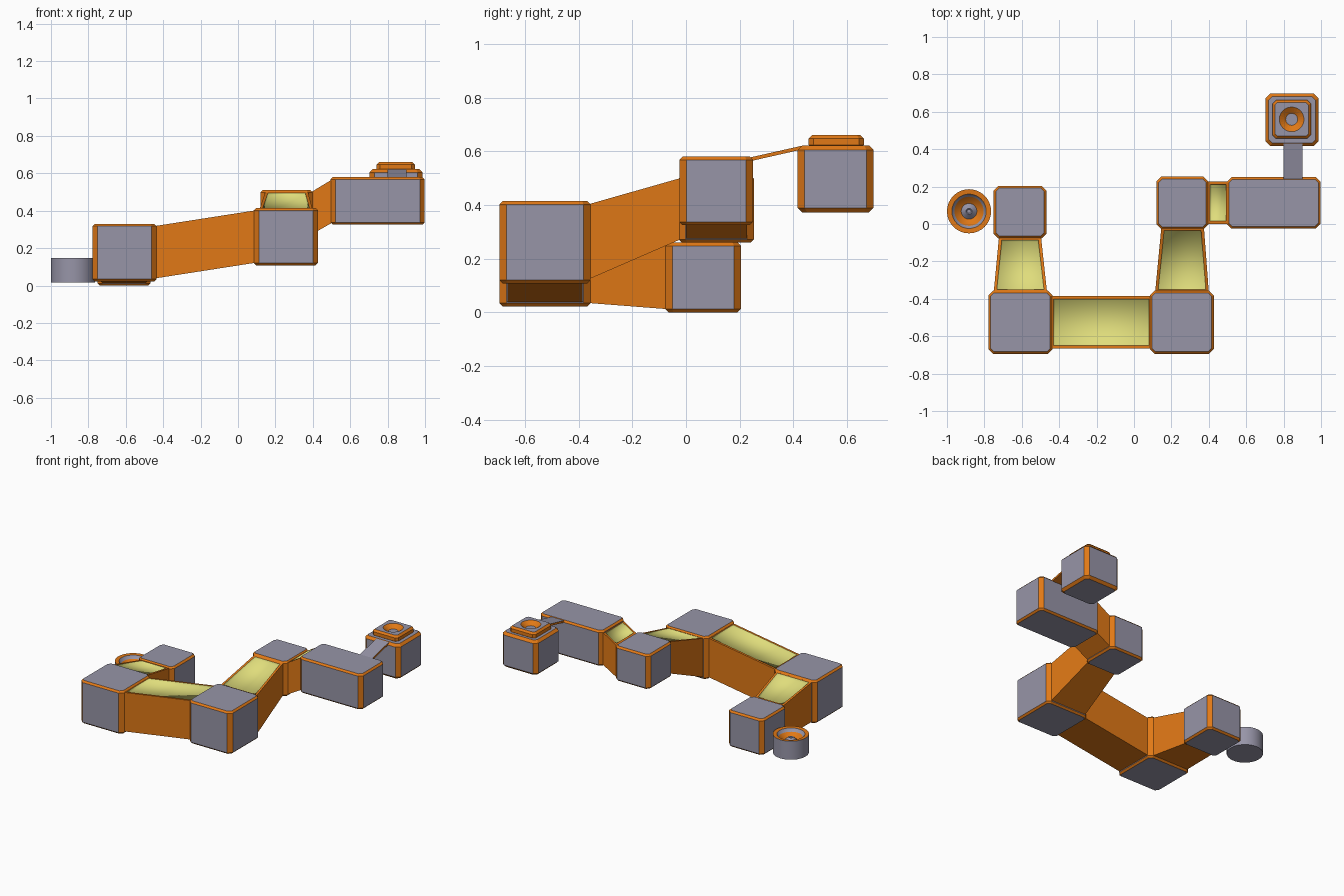
import bpy, bmesh, math

if "Cube" in bpy.data.objects:
    bpy.data.objects.remove(bpy.data.objects["Cube"])


def material(name, rgb):
    m = bpy.data.materials.new(name)
    m.diffuse_color = (*rgb, 1)
    m.use_nodes = True
    m.node_tree.nodes["Principled BSDF"].inputs["Base Color"].default_value = m.diffuse_color
    return m


MATS = [material("grey", (0.31, 0.30, 0.39)),
        material("orange", (0.75, 0.19, 0.008)),
        material("pale yellow", (0.74, 0.72, 0.20))]
GREY, ORANGE, YELLOW = 0, 1, 2


def finish(bm, name, recalc=True):
    if recalc:
        bmesh.ops.recalc_face_normals(bm, faces=bm.faces)
    me = bpy.data.meshes.new(name)
    bm.to_mesh(me)
    bm.free()
    for m in MATS:
        me.materials.append(m)
    ob = bpy.data.objects.new(name, me)
    bpy.context.collection.objects.link(ob)
    return ob


def ring_verts(bm, pts, z):
    return [bm.verts.new((x, y, z)) for x, y in pts]


def skin(bm, a, b, rule):
    n = len(a)
    for i in range(n):
        f = bm.faces.new((a[i], a[(i + 1) % n], b[(i + 1) % n], b[i]))
        f.material_index = rule(i)


def octagon(x0, x1, y0, y1, c):
    return [(x0 + c, y0), (x1 - c, y0), (x1, y0 + c), (x1, y1 - c),
            (x1 - c, y1), (x0 + c, y1), (x0, y1 - c), (x0, y0 + c)]


def block(name, x, y, z, c=0.026, b=0.012, funnel=False, side=GREY):
    """Chamfered block: grey panels, orange edges, optional funnel in the top."""
    bm = bmesh.new()
    outer = octagon(*x, *y, c)
    inner = octagon(x[0] + b, x[1] - b, y[0] + b, y[1] - b, c * 0.7)
    r = [ring_verts(bm, p, h) for p, h in
         ((inner, z[0]), (outer, z[0] + b), (outer, z[1] - b), (inner, z[1]))]
    skin(bm, r[0], r[1], lambda i: ORANGE)
    skin(bm, r[1], r[2], lambda i: ORANGE if i % 2 else side)
    skin(bm, r[2], r[3], lambda i: ORANGE)
    bm.faces.new(r[0][::-1])
    if funnel:
        cx, cy, n = sum(x) / 2, sum(y) / 2, 24
        circ = [[(cx + rad * math.cos(math.tau * i / n),
                  cy + rad * math.sin(math.tau * i / n)) for i in range(n)]
                for rad in (0.066, 0.032)]
        lip, floor = ring_verts(bm, circ[0], z[1]), ring_verts(bm, circ[1], z[1] - 0.025)
        skin(bm, lip, floor, lambda i: ORANGE)
        bm.faces.new(floor)
        loops = [bm.edges.get((l[i], l[i - 1])) for l in (r[3], lip) for i in range(len(l))]
        bmesh.ops.triangle_fill(bm, edges=loops, use_beauty=True)
    else:
        bm.faces.new(r[3])
    return finish(bm, name)


def bridge(name, axis, a, b):
    """Tapered beam between two end rectangles (pos, lo, hi, z0, z1), sunken yellow top."""
    bm = bmesh.new()
    ends = []
    for pos, lo, hi, z0, z1 in (a, b):
        pts = [(lo, z0), (hi, z0), (hi, z1), (lo, z1)]
        ends.append([bm.verts.new((pos, s, z) if axis == "x" else (s, pos, z))
                     for s, z in pts])
    skin(bm, ends[0], ends[1], lambda i: ORANGE)
    for e in ends:
        bm.faces.new(e).material_index = ORANGE
    bmesh.ops.recalc_face_normals(bm, faces=bm.faces)
    bm.normal_update()
    top = max(bm.faces, key=lambda f: f.normal.z)
    bmesh.ops.inset_individual(bm, faces=[top], thickness=0.022)
    top.material_index = YELLOW
    res = bmesh.ops.inset_individual(bm, faces=[top], thickness=0.008, depth=-0.015)
    for f in res["faces"] + [top]:
        f.material_index = YELLOW
        f.smooth = True
    return finish(bm, name, recalc=False)


def lathe(name, cx, cy, profile, mats, n=32):
    bm = bmesh.new()
    rings = [ring_verts(bm, [(cx + r * math.cos(math.tau * i / n),
                              cy + r * math.sin(math.tau * i / n)) for i in range(n)], z)
             for r, z in profile]
    for k, m in enumerate(mats):
        skin(bm, rings[k], rings[k + 1], lambda i: m)
    bm.faces.new(rings[0][::-1])
    bm.faces.new(rings[-1])
    for f in bm.faces:
        f.smooth = len(f.verts) == 4
    ob = finish(bm, name)
    ob.data.set_sharp_from_angle(angle=math.radians(30))
    return ob


# Platforms, from the low end to the high end
block("low_platform", (-0.751, -0.468), (-0.077, 0.204), (0, 0.26))
block("left_corner_platform", (-0.778, -0.436), (-0.695, -0.356), (0.022, 0.33))
block("right_corner_platform", (0.085, 0.427), (-0.695, -0.356), (0.108, 0.414))
block("upper_platform", (0.12, 0.398), (-0.027, 0.253), (0.26, 0.51))
block("long_platform", (0.495, 0.998), (-0.025, 0.25), (0.325, 0.58))
block("end_platform", (0.703, 0.987), (0.416, 0.698), (0.372, 0.622), b=0.017)
block("end_pedestal", (0.741, 0.945), (0.457, 0.662), (0.61, 0.66),
      c=0.018, b=0.013, funnel=True, side=ORANGE)

# Sloped bridges
bridge("low_bridge", "y", (-0.365, -0.75, -0.465, 0.035, 0.32), (-0.07, -0.722, -0.497, 0.012, 0.25))
bridge("front_bridge", "x", (-0.445, -0.665, -0.385, 0.038, 0.318), (0.095, -0.665, -0.385, 0.122, 0.402))
bridge("side_bridge", "y", (-0.365, 0.113, 0.4, 0.122, 0.402), (-0.02, 0.146, 0.374, 0.272, 0.5))
bridge("upper_bridge", "x", (0.392, -0.0, 0.228, 0.272, 0.5), (0.505, -0.0, 0.228, 0.337, 0.568))

# Thin plank to the end platform, grey on top and orange on the sides
bm = bmesh.new()
ends = [[bm.verts.new((x, y, z + d)) for x, d in ((0.8, -0.014), (0.9, -0.014), (0.9, 0), (0.8, 0))]
        for y, z in ((0.235, 0.576), (0.43, 0.62))]
skin(bm, ends[0], ends[1], lambda i: GREY if i == 2 else ORANGE)
for e in ends:
    bm.faces.new(e).material_index = ORANGE
finish(bm, "plank")

# Round cup beside the low platform
lathe("round_cup", -0.882, 0.068,
      [(0.118, 0.015), (0.118, 0.148), (0.092, 0.146), (0.078, 0.125),
       (0.042, 0.10), (0.016, 0.125), (0.010, 0.118)],
      [GREY, ORANGE, GREY, ORANGE, GREY, GREY])
